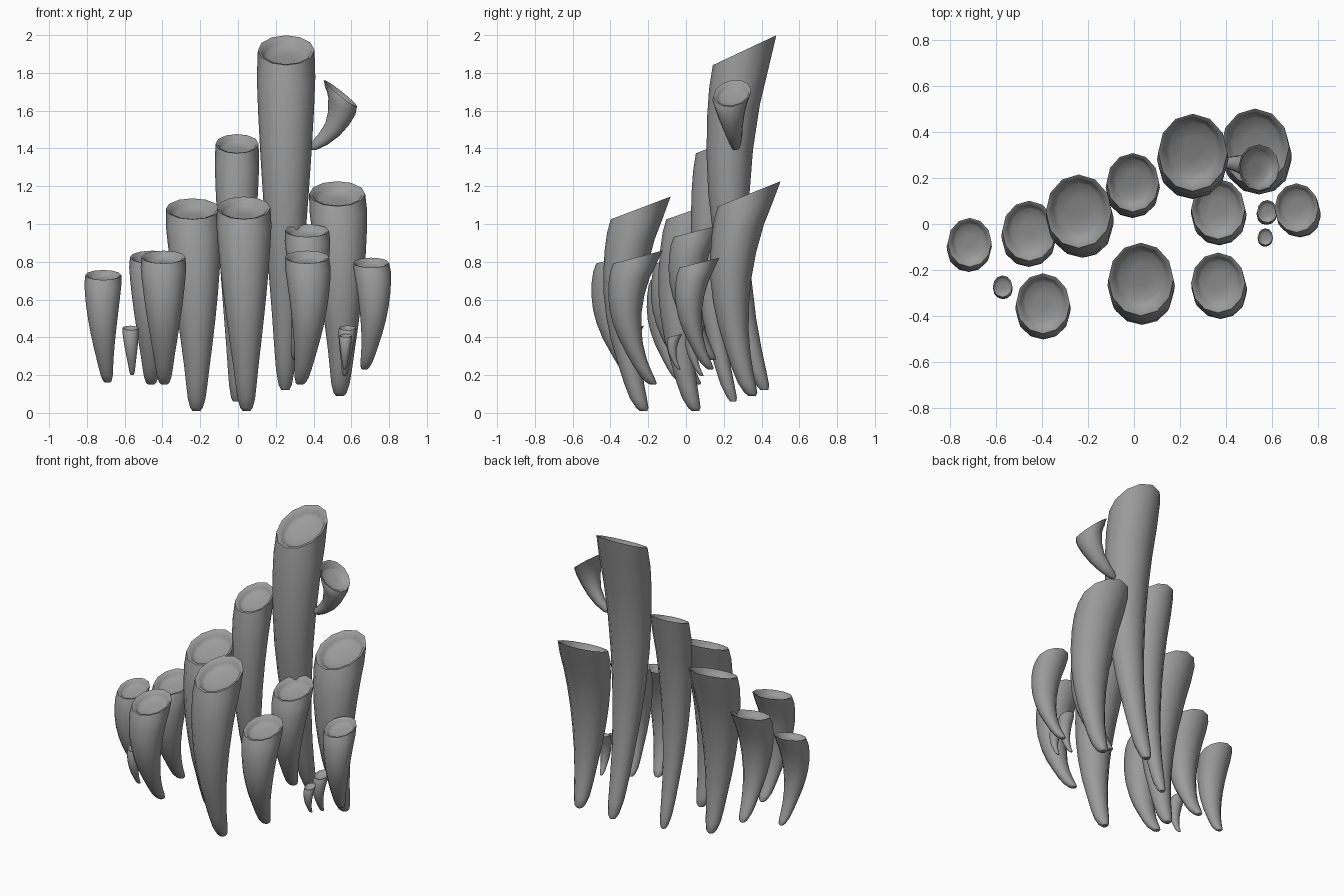
import bpy, bmesh, math
from mathutils import Vector

if "Cube" in bpy.data.objects:
    bpy.data.objects.remove(bpy.data.objects["Cube"])

SIDES = 12
gray = bpy.data.materials.new("stone_gray")
gray.use_nodes = True
gray.diffuse_color = (0.33, 0.33, 0.33, 1)
gray.node_tree.nodes["Principled BSDF"].inputs["Base Color"].default_value = gray.diffuse_color


def interp(table, t):
    """Smooth interpolation in a table of (t, value) pairs."""
    n = len(table)
    for i in range(n - 1):
        (t0, a), (t1, b) = table[i], table[i + 1]
        if t <= t1:
            f = (t - t0) / (t1 - t0)
            (tp, p), (tn, q) = table[max(i - 1, 0)], table[min(i + 2, n - 1)]
            h = t1 - t0
            m0, m1 = (b - p) / (t1 - tp) * h, (q - a) / (tn - t0) * h
            return ((2*f**3 - 3*f**2 + 1) * a + (f**3 - 2*f**2 + f) * m0
                    + (3*f**2 - 2*f**3) * b + (f**3 - f**2) * m1)
    return table[-1][1]


def loft(name, rings):
    """Skin rings of (centre, u axis, v axis), closing both ends."""
    bm = bmesh.new()
    loops = []
    for c, u, v in rings:
        angles = [math.tau * k / SIDES for k in range(SIDES)]
        loops.append([bm.verts.new(c + u * math.cos(a) + v * math.sin(a)) for a in angles])
    for lo, hi in zip(loops, loops[1:]):
        for k in range(SIDES):
            j = (k + 1) % SIDES
            bm.faces.new((lo[k], lo[j], hi[j], hi[k]))
    bm.faces.new(loops[0][::-1])
    bm.faces.new(loops[-1])
    mesh = bpy.data.meshes.new(name)
    bm.to_mesh(mesh)
    bm.free()
    mesh.materials.append(gray)
    obj = bpy.data.objects.new(name, mesh)
    bpy.context.collection.objects.link(obj)
    bpy.ops.object.select_all(action='DESELECT')
    obj.select_set(True)
    bpy.context.view_layer.objects.active = obj
    bpy.ops.object.shade_smooth_by_angle(angle=math.radians(50))


def add_cup(rings, r):
    """Lip and shallow recessed floor inside the last ring."""
    c, u, v = rings[-1]
    axis = u.cross(v).normalized()
    for scale, depth in ((0.89, 0.03), (0.8, 0.2), (0.68, 0.29), (0.3, 0.32)):
        rings.append((c - axis * depth * r, u * scale, v * scale))


# Shared tube shape: thickness, depth stretch and backward sweep along its height
WIDTH = [(0, 0.13), (0.015, 0.22), (0.06, 0.31), (0.2, 0.43), (0.45, 0.66),
         (0.7, 0.86), (0.92, 0.98), (1, 0.95)]
STRETCH = [(0, 1), (0.6, 0.9), (0.85, 0.96), (1, 1.12)]
SWEEP = [(0, 0.65), (0.1, 0.27), (0.35, -0.32), (0.6, -0.53), (0.83, -0.36), (1, 0)]
STEPS = (0, 0.015, 0.06, 0.13, 0.22, 0.34, 0.46, 0.58, 0.7, 0.82, 0.92, 1)


def tube(name, top, r, base, slope=0.35, bow=0.0):
    (tx, ty, tz), (bx, by, bz) = top, base
    rings = []
    for t in STEPS:
        w = r * interp(WIDTH, t)
        d = w * interp(STRETCH, t)
        y = ty + r * interp(SWEEP, t) + (by - ty - 0.65 * r) * (1 - t) ** 2
        x = bx + (tx - bx) * t + bow * 4 * t * (1 - t)
        tilt = slope * t ** 2 - 0.35 * (1 - t) * min(1, t * 4)
        rings.append((Vector((x, y, bz + (tz - bz) * t)),
                      Vector((w, 0, 0)), Vector((0, d, d * tilt))))
    add_cup(rings, r)
    loft(name, rings)


# Large tubes
tube("tallest_tube", (0.255, 0.31, 1.92), 0.158, (0.25, 0.415, 0.12), 0.47)
tube("back_left_tube", (0.525, 0.335, 1.16), 0.156, (0.54, 0.35, 0.09), 0.4, 0.015)
tube("centre_back_tube", (-0.005, 0.18, 1.425), 0.12, (-0.01, 0.25, 0.06), 0.4)
tube("centre_right_tube", (-0.24, 0.055, 1.08), 0.15, (-0.22, 0.05, 0.01), 0.35, 0.01)
tube("front_tube", (0.03, -0.24, 1.085), 0.149, (0.045, -0.225, 0.01), 0.38)

# Middle tubes
tube("right_inner_tube", (-0.455, -0.03, 0.825), 0.123, (-0.46, 0.06, 0.15), 0.26)
tube("right_front_tube", (-0.395, -0.345, 0.825), 0.123, (-0.39, -0.25, 0.15), 0.26)
tube("left_front_tube", (0.365, -0.255, 0.825), 0.123, (0.33, -0.175, 0.15), 0.26, 0.025)
tube("left_inner_tube", (0.365, 0.065, 0.965), 0.123, (0.31, 0.14, 0.28), 0.26, 0.025)
tube("far_right_tube", (-0.713, -0.08, 0.73), 0.1, (-0.69, -0.02, 0.16), 0.25, -0.013)
tube("far_left_tube", (0.705, 0.07, 0.795), 0.1, (0.67, 0.13, 0.23), 0.25, 0.03)

# Small sprouts
tube("right_sprout", (-0.57, -0.27, 0.45), 0.044, (-0.56, -0.24, 0.2), 0.25)
tube("left_back_sprout", (0.578, 0.055, 0.45), 0.046, (0.565, 0.085, 0.195), 0.25)
tube("left_front_sprout", (0.57, -0.055, 0.41), 0.034, (0.565, -0.035, 0.23), 0.25)

# Curled side horn growing from the tallest tube
horn = []
for x, y, z, r, angle in ((0.37, 0.265, 1.4, 0.01, 65), (0.4, 0.265, 1.412, 0.024, 60),
                          (0.45, 0.26, 1.448, 0.037, 50), (0.5, 0.25, 1.5, 0.05, 41),
                          (0.532, 0.242, 1.56, 0.066, 34), (0.55, 0.238, 1.625, 0.085, 32),
                          (0.546, 0.24, 1.67, 0.1, 35), (0.542, 0.245, 1.692, 0.113, 38)):
    a = math.radians(angle)
    d = min(r, 0.1)
    horn.append((Vector((x, y, z)), Vector((r * math.cos(a), 0, -r * math.sin(a))),
                 Vector((0, d, 0.15 * d))))
add_cup(horn, 0.1)
loft("side_horn", horn)
